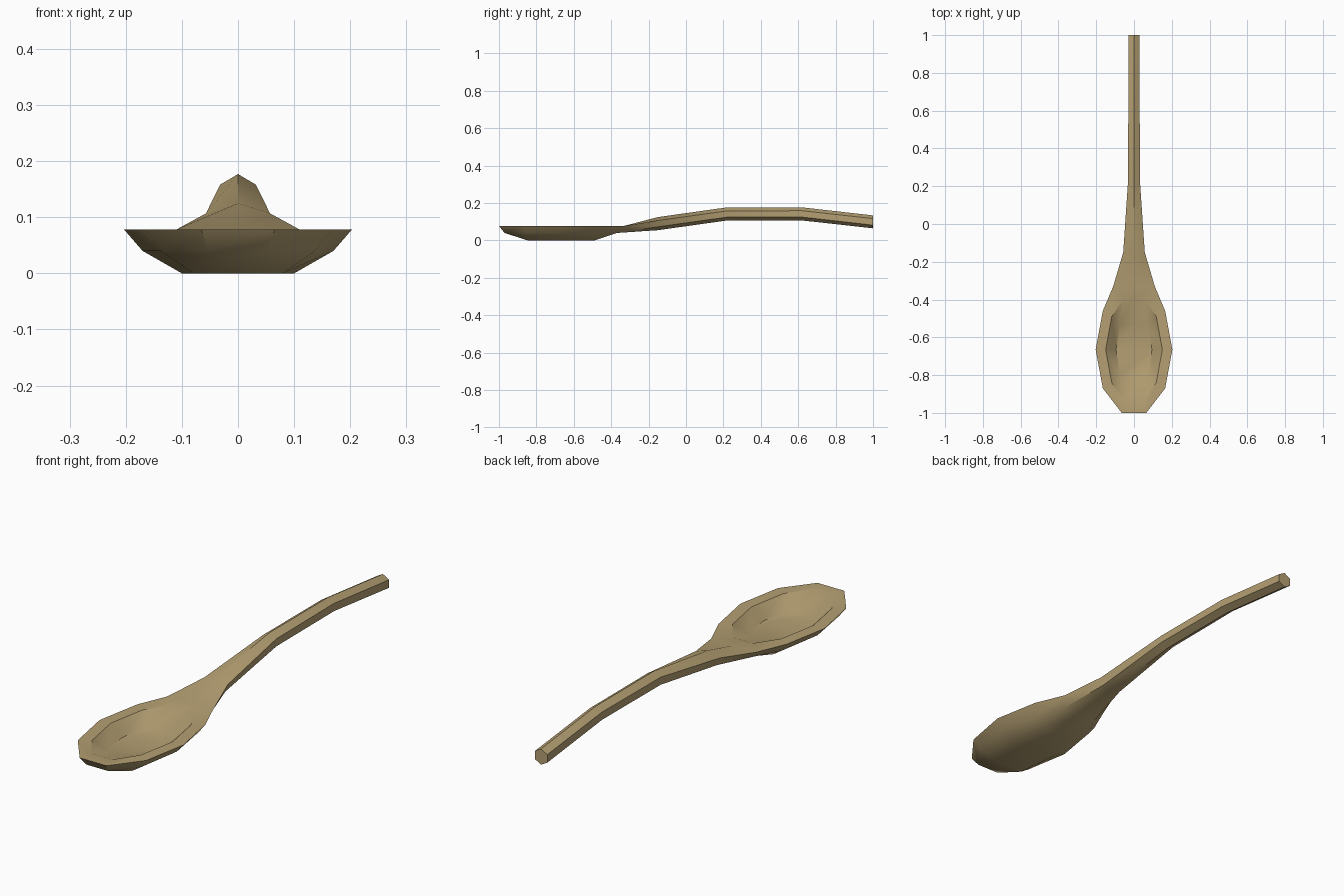
import bpy, bmesh, math

if "Cube" in bpy.data.objects:
    bpy.data.objects.remove(bpy.data.objects["Cube"])

wood = bpy.data.materials.new("light wood")
wood.diffuse_color = (0.46, 0.35, 0.17, 1)
wood.use_nodes = True
wood.node_tree.nodes["Principled BSDF"].inputs["Base Color"].default_value = wood.diffuse_color


def bowl_ring(half, back_y, z):
    """Closed ring: right half from the tip backwards, centre back, mirrored left half."""
    pts = half + [(0, back_y)] + [(-x, y) for x, y in reversed(half)]
    return [(x, y, z) for x, y in pts]


def handle_ring(y, top, bottom, w_up, w_low, z_up, z_low):
    """Six-sided section with a ridge on top and below."""
    return [(0, y, top), (w_up, y, z_up), (w_low, y, z_low),
            (0, y, bottom), (-w_low, y, z_low), (-w_up, y, z_up)]


bm = bmesh.new()


def loft(rings, cap_start=False, cap_end=False):
    rows = [[bm.verts.new(p) for p in r] for r in rings]
    n = len(rows[0])
    for a, b in zip(rows, rows[1:]):
        for i in range(n):
            j = (i + 1) % n
            bm.faces.new((a[i], a[j], b[j], b[i]))
    if cap_start:
        bm.faces.new(rows[0])
    if cap_end:
        bm.faces.new(rows[-1])


# Bowl: underside, outer wall, flat rim, hollow
base = bowl_ring([(.08, -.845), (.08, -.845), (.10, -.665), (.08, -.49), (.08, -.49)], -.49, 0)
wall = bowl_ring([(.053, -.97), (.137, -.86), (.17, -.665), (.137, -.47), (.085, -.37)], -.37, .04)
rim = bowl_ring([(.065, -1), (.165, -.87), (.203, -.665), (.165, -.46), (.11, -.33)], -.33, .078)
lip = bowl_ring([(.05, -.94), (.118, -.84), (.15, -.665), (.118, -.49), (.05, -.39)], -.39, .078)
floor = bowl_ring([(.075, -.80), (.075, -.80), (.095, -.665), (.075, -.53), (.075, -.53)], -.53, .03)
loft([base, wall, rim, lip, floor], True, True)

# Handle: starts on the back edge of the bowl, arches and drops to the end
neck = [rim[5], rim[4], wall[4], wall[5], wall[6], rim[6]]
loft([neck,
      handle_ring(-.15, .125, .055, .057, .045, .107, .073),
      handle_ring(.22, .177, .107, .032, .032, .158, .125),
      handle_ring(.62, .177, .107, .030, .030, .159, .125),
      handle_ring(1.0, .134, .065, .030, .030, .117, .082)], False, True)

# Weld the parts; drop the wall panels hidden inside the neck joint
bmesh.ops.remove_doubles(bm, verts=bm.verts, dist=1e-4)
inner = [f for f in bm.faces
         if all(-.38 < v.co.y < -.32 for v in f.verts)]
bmesh.ops.delete(bm, geom=inner, context='FACES')
bmesh.ops.dissolve_degenerate(bm, edges=bm.edges, dist=1e-4)
bmesh.ops.recalc_face_normals(bm, faces=bm.faces)

mesh = bpy.data.meshes.new("spoon")
bm.to_mesh(mesh)
bm.free()
mesh.materials.append(wood)
mesh.shade_smooth()
mesh.set_sharp_from_angle(angle=math.radians(35))
spoon = bpy.data.objects.new("spoon", mesh)
bpy.context.collection.objects.link(spoon)
